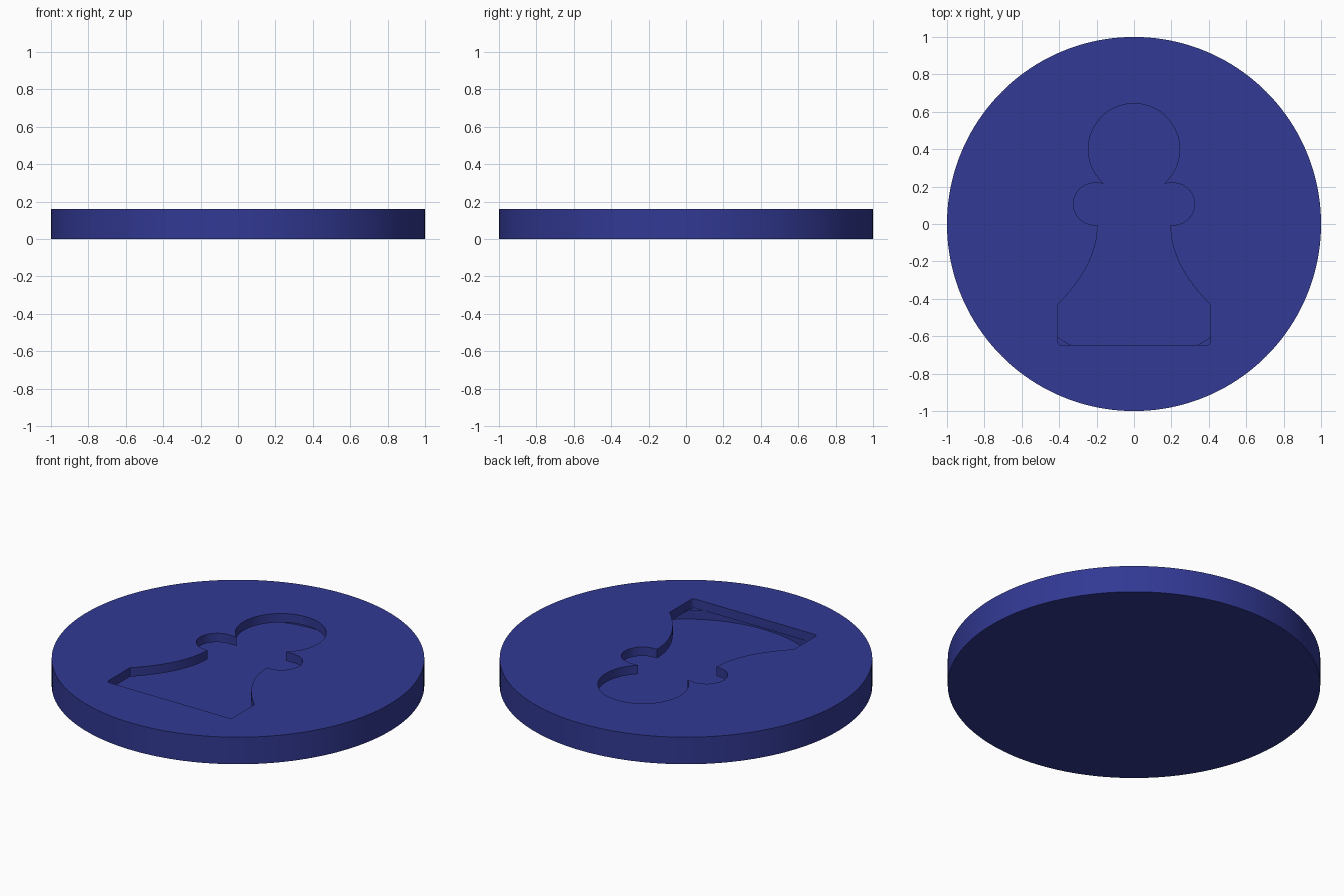
import bpy, bmesh
from math import sin, cos, radians, atan2, pi

if "Cube" in bpy.data.objects:
    bpy.data.objects.remove(bpy.data.objects["Cube"])

HEIGHT = 0.16
LID = 0.053        # thickness of the pierced top layer
FLOOR = 0.053      # thickness of the base layer
CAVITY_R = 0.73    # round hollow inside

indigo = bpy.data.materials.new("indigo")
indigo.diffuse_color = (0.032, 0.041, 0.295, 1)
indigo.use_nodes = True
indigo.node_tree.nodes["Principled BSDF"].inputs["Base Color"].default_value = indigo.diffuse_color


def arc(cx, cy, r, a0, a1, n):
    return [(cx + r * cos(a0 + (a1 - a0) * i / n),
             cy + r * sin(a0 + (a1 - a0) * i / n)) for i in range(n + 1)]


def prism(name, outline, z0, z1):
    """Extrude a flat outline between two heights."""
    bm = bmesh.new()
    face = bm.faces.new([bm.verts.new((x, y, z0)) for x, y in outline])
    top = bmesh.ops.extrude_face_region(bm, geom=[face])["geom"]
    bmesh.ops.translate(bm, vec=(0, 0, z1 - z0),
                        verts=[v for v in top if isinstance(v, bmesh.types.BMVert)])
    bmesh.ops.recalc_face_normals(bm, faces=bm.faces)
    mesh = bpy.data.meshes.new(name)
    bm.to_mesh(mesh)
    bm.free()
    mesh.materials.append(indigo)
    obj = bpy.data.objects.new(name, mesh)
    bpy.context.collection.objects.link(obj)
    return obj


def carve(target, cutter):
    """Subtract a helper solid and remove it."""
    cutter.hide_render = True
    mod = target.modifiers.new("carve", "BOOLEAN")
    mod.operation = "DIFFERENCE"
    mod.solver = "EXACT"
    mod.object = cutter
    bpy.context.view_layer.objects.active = target
    bpy.ops.object.modifier_apply(modifier=mod.name)
    bpy.data.objects.remove(cutter)


# Round counter
disc = prism("disc", arc(0, 0, 1, 0, 2 * pi, 160)[:-1], 0, HEIGHT)

# Right half of the pawn outline, top to bottom
half = arc(0, 0.40, 0.244, pi / 2, atan2(-0.183, 0.162), 32)       # head
half += arc(0.212, 0.107, 0.112, pi / 2, -pi / 2, 24)              # collar
p0, p1, p2 = (0.195, -0.006), (0.195, -0.22), (0.408, -0.43)       # flared body
for i in range(17):
    t = i / 16
    half.append(tuple((1 - t) ** 2 * a + 2 * t * (1 - t) * b + t * t * c
                      for a, b, c in zip(p0, p1, p2)))
half += arc(0.388, -0.627, 0.02, 0, -pi / 2, 5)                    # foot corner
outline = half + [(-x, y) for x, y in reversed(half[1:])]

# Pawn-shaped opening through the lid, then the round hollow under it
carve(disc, prism("pawn_cutter", outline, HEIGHT - LID - 0.001, HEIGHT + 0.1))
carve(disc, prism("cavity_cutter", arc(0, 0, CAVITY_R, 0, 2 * pi, 128)[:-1],
                  FLOOR, HEIGHT - LID))
disc.select_set(True)
bpy.ops.object.shade_smooth_by_angle(angle=radians(30))
